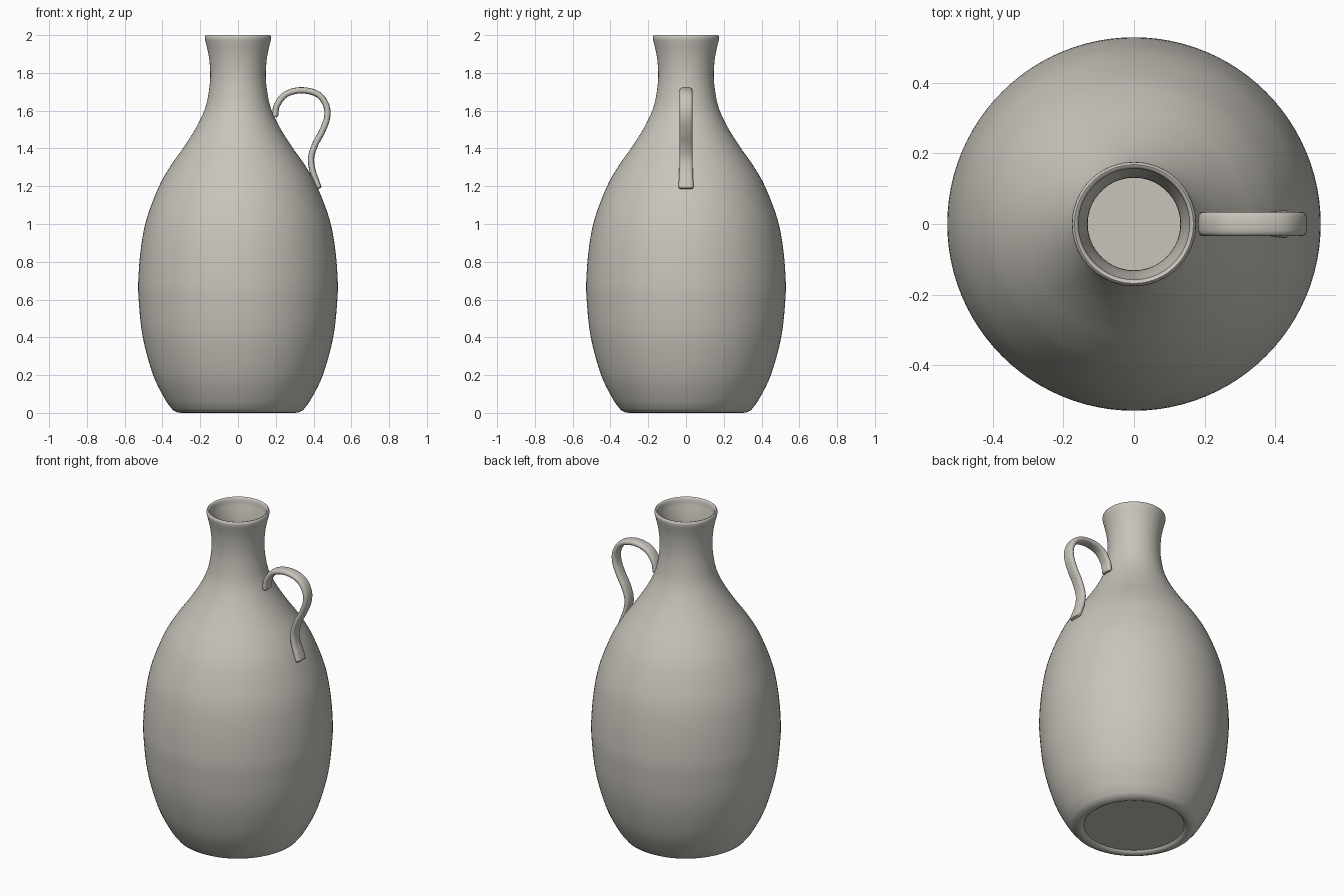
import bpy, bmesh, math
from mathutils import Vector

if "Cube" in bpy.data.objects:
    bpy.data.objects.remove(bpy.data.objects["Cube"])

clay = bpy.data.materials.new("warm grey clay")
clay.diffuse_color = (0.58, 0.555, 0.50, 1)
clay.use_nodes = True
clay.node_tree.nodes["Principled BSDF"].inputs["Base Color"].default_value = clay.diffuse_color


def spline(pts, n=5):
    """Smooth Catmull-Rom curve through 2D points."""
    v = [Vector(p) for p in pts]
    v = [2 * v[0] - v[1]] + v + [2 * v[-1] - v[-2]]
    out = []
    for i in range(1, len(v) - 2):
        a, b, c, d = v[i - 1:i + 3]
        for k in range(n):
            t = k / n
            out.append(0.5 * (2 * b + (c - a) * t + (2 * a - 5 * b + 4 * c - d) * t * t
                              + (3 * b - a - 3 * c + d) * t ** 3))
    return out + [v[-2]]


def skin(name, rings, caps=True):
    """Join closed rings of points into a smooth mesh object."""
    bm = bmesh.new()
    vs = [[bm.verts.new(p) for p in r] for r in rings]
    n = len(vs[0])
    for a, b in zip(vs, vs[1:]):
        for i in range(n):
            j = (i + 1) % n
            bm.faces.new((a[i], a[j], b[j], b[i]))
    if caps:
        bm.faces.new(vs[0][::-1])
        bm.faces.new(vs[-1])
    bmesh.ops.recalc_face_normals(bm, faces=bm.faces)
    me = bpy.data.meshes.new(name)
    bm.to_mesh(me)
    bm.free()
    ob = bpy.data.objects.new(name, me)
    bpy.context.collection.objects.link(ob)
    me.materials.append(clay)
    bpy.ops.object.select_all(action='DESELECT')
    ob.select_set(True)
    bpy.context.view_layer.objects.active = ob
    bpy.ops.object.shade_smooth_by_angle(angle=math.radians(40))
    return ob


# Bottle body: recessed base, outer wall, rounded lip, inner wall and floor
foot = [(0.28, 0.015), (0.287, 0.006), (0.30, 0.0), (0.32, 0.002), (0.345, 0.015)]
wall = spline([(0.345, 0.015), (0.385, 0.07), (0.449, 0.20), (0.504, 0.40), (0.526, 0.60),
               (0.527, 0.72), (0.513, 0.88), (0.483, 1.03), (0.418, 1.20), (0.355, 1.31),
               (0.285, 1.41), (0.222, 1.51), (0.175, 1.61), (0.153, 1.71), (0.147, 1.80),
               (0.155, 1.89), (0.173, 1.97)])
lip = [(0.176, 1.985), (0.174, 1.995), (0.168, 2.0), (0.162, 1.998), (0.157, 1.99)]
inner = [(max(r - 0.016, 0.05), max(z, 0.03)) for r, z in reversed(wall)]
profile = foot + [tuple(p) for p in wall[1:]] + lip + inner
SEG = 96
skin("bottle_body", [[(r * math.cos(2 * math.pi * i / SEG), r * math.sin(2 * math.pi * i / SEG), z)
                      for i in range(SEG)] for r, z in profile])

# Handle: flattened round strap swept along an S-shaped path
path = spline([(0.196, 1.572), (0.207, 1.63), (0.255, 1.688), (0.34, 1.708), (0.425, 1.685),
               (0.468, 1.625), (0.471, 1.56), (0.445, 1.49), (0.408, 1.42), (0.387, 1.35),
               (0.394, 1.285), (0.411, 1.235), (0.426, 1.193)], 6)
rings = []
last = len(path) - 1
for k, p in enumerate(path):
    t = (path[min(k + 1, last)] - path[max(k - 1, 0)]).normalized()
    nrm = Vector((-t.y, t.x))
    w = 0.034 + 0.006 * max(0, k / last - 0.75) * 4
    ends = [(1, 0)]
    if k == 0:
        ends = [(0.7, -0.006), (1, 0)]      # rounded strap ends
    elif k == last:
        ends = [(1, 0), (0.7, 0.006)]
    for s, off in ends:
        ring = []
        for i in range(20):
            a = 2 * math.pi * i / 20
            c, d = math.cos(a), math.sin(a)
            u = math.copysign(abs(c) ** 0.65, c) * (w - 0.016 * (1 - s))
            h = math.copysign(abs(d) ** 0.8, d) * 0.0165 * s
            q = p + t * off + nrm * h
            ring.append((q.x, u, q.y))
        rings.append(ring)
skin("handle", rings)
